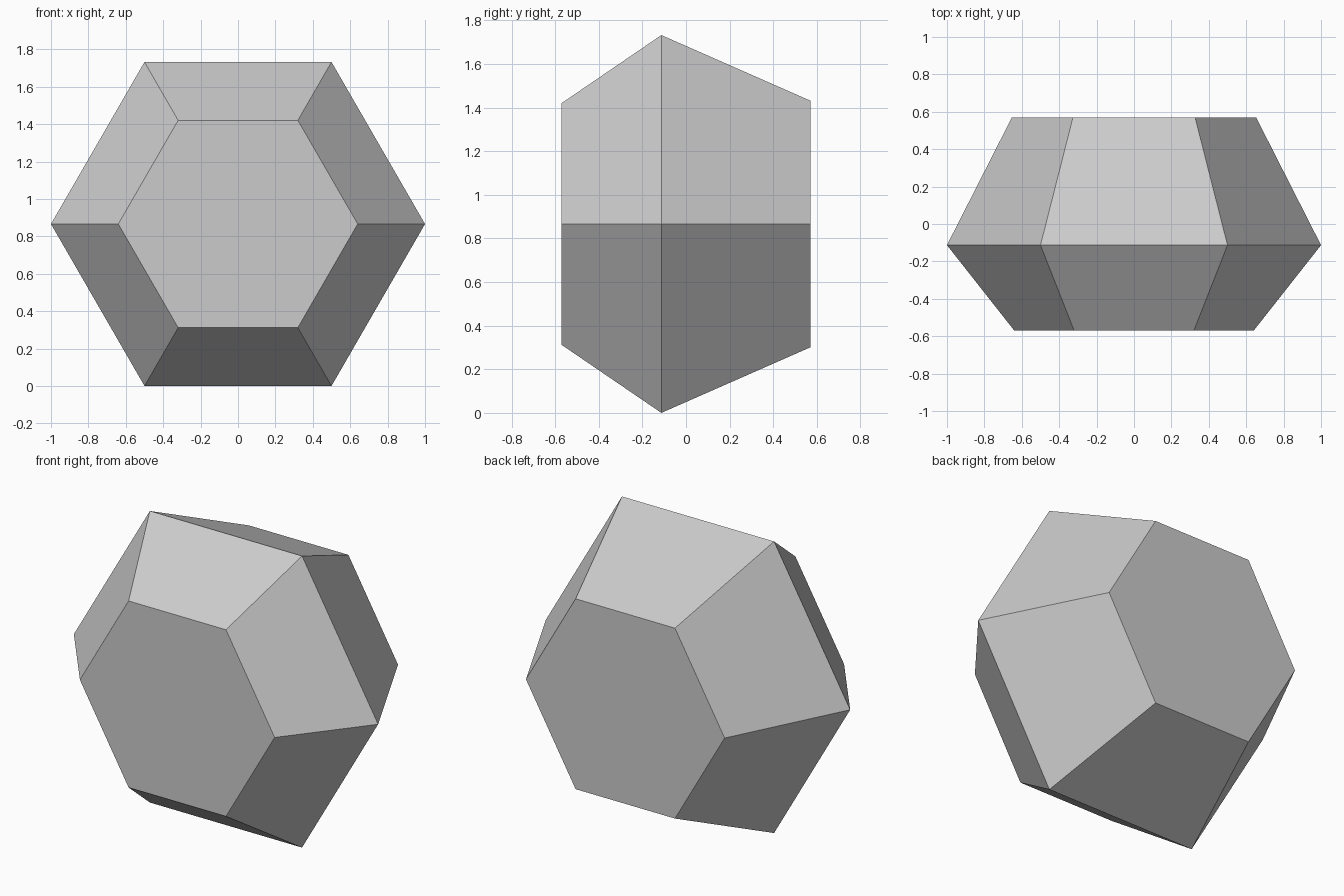
import bpy
import bmesh
from math import cos, sin, pi

cube = bpy.data.objects.get("Cube")
if cube:
    bpy.data.objects.remove(cube, do_unlink=True)

SIDES = 6
MID_HEIGHT = sin(pi / 3)
# Hexagonal sections from front to back: depth, radius
SECTIONS = [(-0.57, 0.64), (-0.113, 1.0), (0.57, 0.653)]

grey = bpy.data.materials.new("light_grey")
grey.use_nodes = True
colour = (0.6, 0.6, 0.6, 1)
grey.diffuse_color = colour
grey.node_tree.nodes["Principled BSDF"].inputs["Base Color"].default_value = colour

# Faceted gem body: loft the sections and cap both ends
bm = bmesh.new()
rings = [[bm.verts.new((r * cos(i * 2 * pi / SIDES), y, MID_HEIGHT + r * sin(i * 2 * pi / SIDES)))
          for i in range(SIDES)] for y, r in SECTIONS]
for a, b in zip(rings, rings[1:]):
    for i in range(SIDES):
        j = (i + 1) % SIDES
        bm.faces.new((a[i], a[j], b[j], b[i]))
bm.faces.new(rings[0])
bm.faces.new(rings[-1])
bmesh.ops.recalc_face_normals(bm, faces=bm.faces)

mesh = bpy.data.meshes.new("faceted_body")
bm.to_mesh(mesh)
bm.free()
mesh.materials.append(grey)
body = bpy.data.objects.new("faceted_body", mesh)
bpy.context.collection.objects.link(body)
